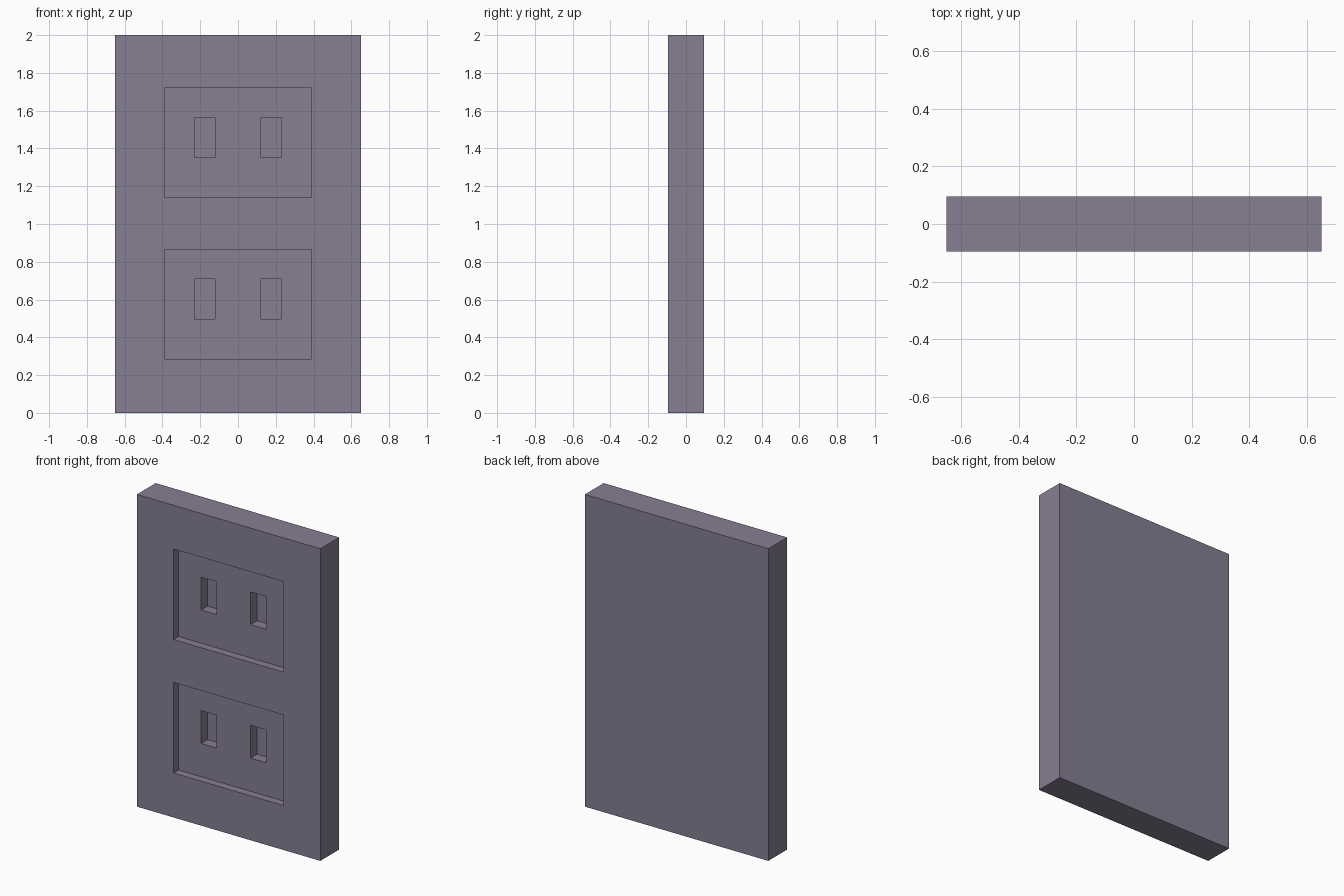
import bpy, bmesh
from mathutils import Matrix, Vector

if "Cube" in bpy.data.objects:
    bpy.data.objects.remove(bpy.data.objects["Cube"])

HALF_W, HALF_D, HEIGHT = 0.65, 0.095, 2.0
FRONT = -HALF_D
RECESS_DEPTH, SLOT_DEPTH = 0.05, 0.065


def boxes(name, bounds):
    """One object made of axis-aligned boxes, each given as (low corner, high corner)."""
    bm = bmesh.new()
    for lo, hi in bounds:
        lo, hi = Vector(lo), Vector(hi)
        place = Matrix.Translation((lo + hi) / 2) @ Matrix.Diagonal((*(hi - lo), 1))
        bmesh.ops.create_cube(bm, size=1, matrix=place)
    mesh = bpy.data.meshes.new(name)
    bm.to_mesh(mesh)
    bm.free()
    obj = bpy.data.objects.new(name, mesh)
    bpy.context.collection.objects.link(obj)
    return obj


# Wall plate
plate = boxes("outlet_plate", [((-HALF_W, -HALF_D, 0), (HALF_W, HALF_D, HEIGHT))])
mat = bpy.data.materials.new("plate_mauve_grey")
mat.diffuse_color = (0.24, 0.21, 0.29, 1)
mat.use_nodes = True
mat.node_tree.nodes["Principled BSDF"].inputs["Base Color"].default_value = mat.diffuse_color
plate.data.materials.append(mat)

# Two sockets: a shallow recess each, with a pair of blade slots sunk in its floor
recesses, slots = [], []
floor = FRONT + RECESS_DEPTH
for z in (0.285, 1.14):
    recesses.append(((-0.39, FRONT - 0.1, z), (0.39, floor, z + 0.58)))
    for x in (-0.175, 0.175):
        slots.append(((x - 0.054, FRONT - 0.1, z + 0.213),
                      (x + 0.054, floor + SLOT_DEPTH, z + 0.423)))

for name, bounds in (("recess_cutter", recesses), ("slot_cutter", slots)):
    cutter = boxes(name, bounds)
    cutter.hide_render = True
    cutter.display_type = 'WIRE'
    cut = plate.modifiers.new(name, 'BOOLEAN')
    cut.operation = 'DIFFERENCE'
    cut.solver = 'EXACT'
    cut.object = cutter
